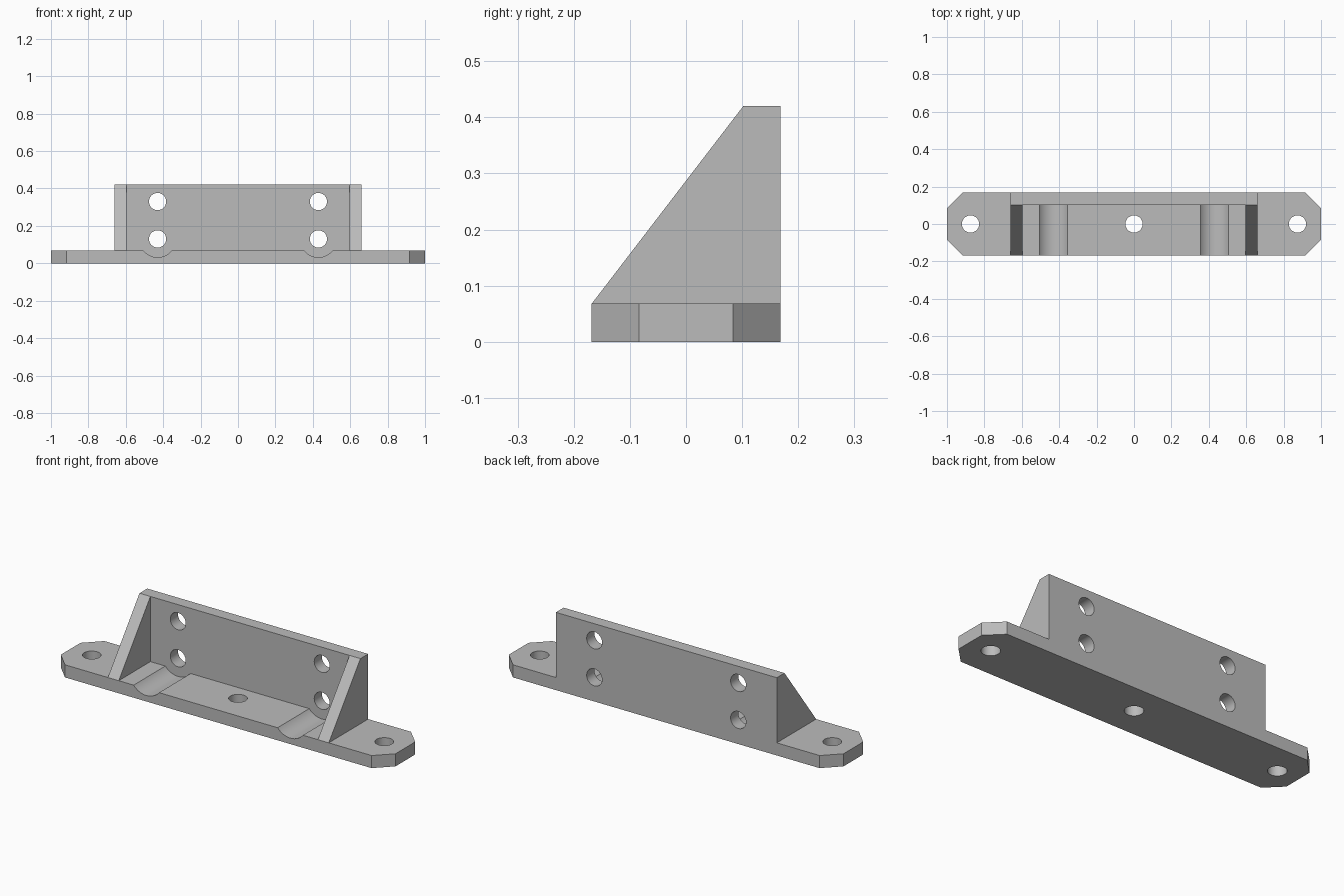
import bpy, bmesh, math
from mathutils import Matrix, Vector

if "Cube" in bpy.data.objects:
    bpy.data.objects.remove(bpy.data.objects["Cube"], do_unlink=True)

DEPTH = 0.168      # half depth of the plate
BASE_TOP = 0.068
WALL_FRONT = 0.102
HEIGHT = 0.42
HOLE = 0.046
BOLT_X = 0.43

grey = bpy.data.materials.new("plain_grey")
grey.use_nodes = True
color = (0.5, 0.5, 0.5, 1)
grey.diffuse_color = color
grey.node_tree.nodes["Principled BSDF"].inputs["Base Color"].default_value = color


def make_object(name, bm):
    bmesh.ops.recalc_face_normals(bm, faces=bm.faces)
    mesh = bpy.data.meshes.new(name)
    bm.to_mesh(mesh)
    bm.free()
    mesh.materials.append(grey)
    obj = bpy.data.objects.new(name, mesh)
    bpy.context.collection.objects.link(obj)
    return obj


def prism(name, outline, offset):
    """Extrude a flat outline along an offset vector."""
    bm = bmesh.new()
    face = bm.faces.new([bm.verts.new(p) for p in outline])
    moved = bmesh.ops.extrude_face_region(bm, geom=[face])["geom"]
    verts = [v for v in moved if isinstance(v, bmesh.types.BMVert)]
    bmesh.ops.translate(bm, vec=Vector(offset), verts=verts)
    return make_object(name, bm)


def cylinder(name, center, radius, length, along_y=False):
    bm = bmesh.new()
    turn = Matrix.Rotation(math.pi / 2, 4, "X") if along_y else Matrix()
    bmesh.ops.create_cone(bm, cap_ends=True, segments=48, radius1=radius,
                          radius2=radius, depth=length,
                          matrix=Matrix.Translation(center) @ turn)
    return make_object(name, bm)


def combine(target, tool, operation):
    """Apply a boolean and discard the tool object."""
    tool.hide_render = True
    mod = target.modifiers.new(operation.lower(), "BOOLEAN")
    mod.operation, mod.solver, mod.object = operation, "EXACT", tool
    bpy.context.view_layer.objects.active = target
    bpy.ops.object.modifier_apply(modifier=mod.name)
    bpy.data.objects.remove(tool, do_unlink=True)


# Base plate with clipped corners
cx, cy = 0.916, 0.084
outline = [(-1, -cy), (-cx, -DEPTH), (cx, -DEPTH), (1, -cy),
           (1, cy), (cx, DEPTH), (-cx, DEPTH), (-1, cy)]
bracket = prism("mounting_bracket", [(x, y, 0) for x, y in outline], (0, 0, BASE_TOP))

# Upright: one side profile for the wall, one for the triangular gussets
gusset = [(-DEPTH, BASE_TOP), (DEPTH, BASE_TOP), (DEPTH, HEIGHT), (WALL_FRONT, HEIGHT)]
wall = [(WALL_FRONT, BASE_TOP), (DEPTH, BASE_TOP), (DEPTH, HEIGHT), (WALL_FRONT, HEIGHT)]
for name, profile, x0, x1 in (("right_gusset", gusset, -0.66, -0.595),
                              ("back_wall", wall, -0.595, 0.595),
                              ("left_gusset", gusset, 0.595, 0.66)):
    part = prism(name, [(x0, y, z) for y, z in profile], (x1 - x0, 0, 0))
    combine(bracket, part, "UNION")

# Screw holes through the base
for x in (-0.874, 0, 0.874):
    combine(bracket, cylinder("screw_cutter", (x, 0, 0), HOLE, 0.3), "DIFFERENCE")

# Bolt holes through the wall and tool-clearance grooves in front of the lower ones
for x in (-BOLT_X, BOLT_X):
    for z in (0.13, 0.33):
        combine(bracket, cylinder("bolt_cutter", (x, DEPTH, z), HOLE, 0.3, True), "DIFFERENCE")
    length = 0.4
    center = (x, WALL_FRONT - length / 2, 0.13)
    combine(bracket, cylinder("groove_cutter", center, 0.098, length, True), "DIFFERENCE")

# Smooth the round cuts, keep the edges crisp
bpy.ops.object.select_all(action="DESELECT")
bracket.select_set(True)
bpy.context.view_layer.objects.active = bracket
bpy.ops.object.shade_smooth_by_angle(angle=math.radians(30))
